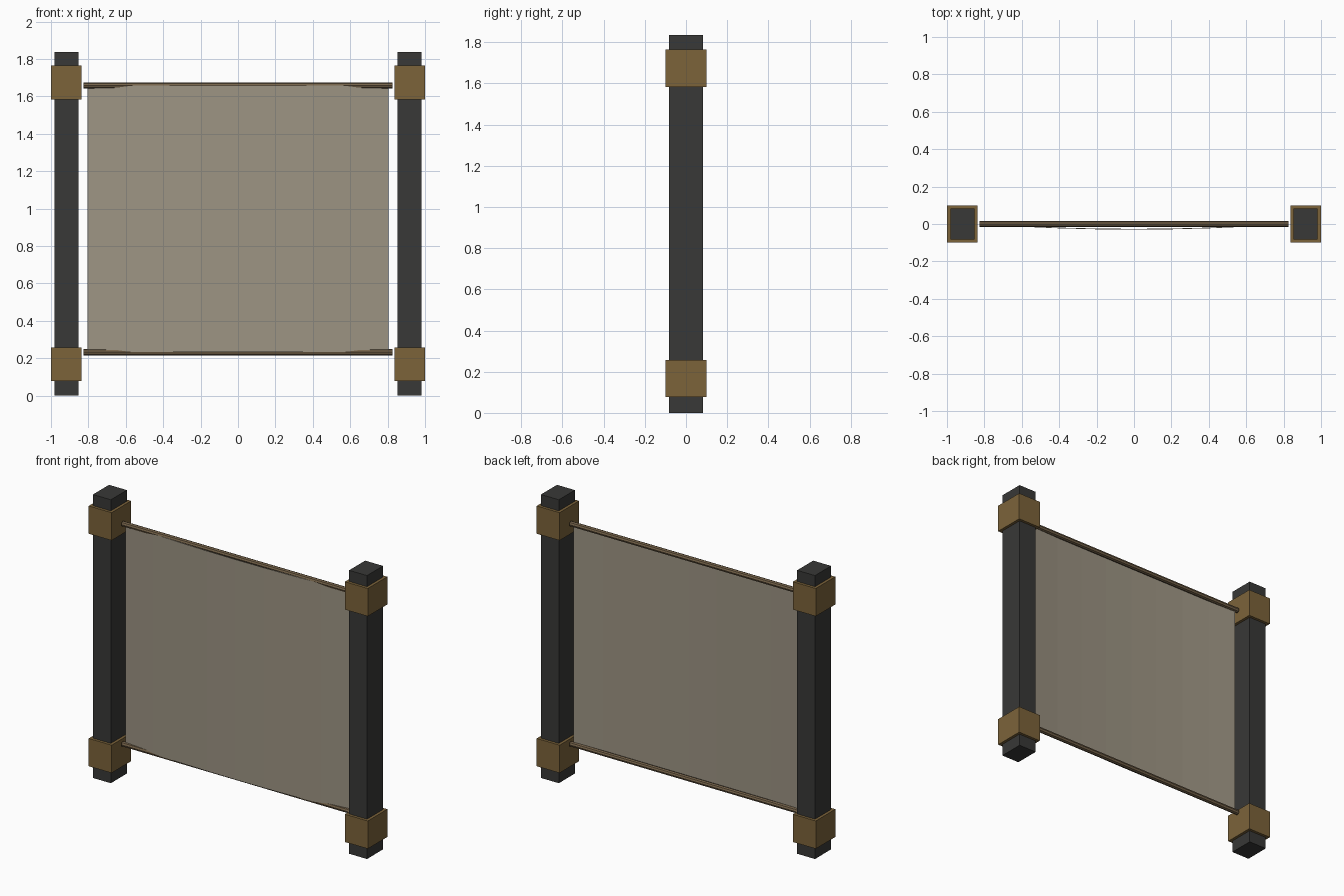
import bpy
import bmesh
from math import pi

if "Cube" in bpy.data.objects:
    bpy.data.objects.remove(bpy.data.objects["Cube"])


def material(name, rgb):
    m = bpy.data.materials.new(name)
    m.diffuse_color = (*rgb, 1)
    m.use_nodes = True
    m.node_tree.nodes["Principled BSDF"].inputs["Base Color"].default_value = m.diffuse_color
    return m


DARK = material("dark_metal", (0.04, 0.04, 0.038))
BRASS = material("brass", (0.2, 0.125, 0.042))
WOOD = material("rod_brown", (0.18, 0.125, 0.068))
FABRIC = material("fabric", (0.34, 0.30, 0.23))


def box(name, x, z0, z1, width, depth, mat):
    bpy.ops.mesh.primitive_cube_add(size=1, location=(x, 0, (z0 + z1) / 2))
    ob = bpy.context.object
    ob.name = name
    ob.scale = (width, depth, z1 - z0)
    bpy.ops.object.transform_apply(location=False, rotation=False, scale=True)
    ob.data.materials.append(mat)


# Posts with a lower and an upper collar on each side
for side, x in (("left", -0.918), ("right", 0.918)):
    box(f"{side}_post", x, 0, 1.836, 0.128, 0.164, DARK)
    box(f"{side}_lower_collar", x, 0.078, 0.258, 0.164, 0.2, BRASS)
    box(f"{side}_upper_collar", x, 1.584, 1.764, 0.164, 0.2, BRASS)

# Horizontal rods holding the panel
ROD_Z = {"lower": 0.232, "upper": 1.658}
for level, z in ROD_Z.items():
    bpy.ops.mesh.primitive_cylinder_add(vertices=8, radius=0.0165, depth=1.65,
                                        location=(0, 0, z), rotation=(0, pi / 2, 0))
    rod = bpy.context.object
    rod.name = f"{level}_rod"
    rod.data.materials.append(WOOD)

# Fabric panel bowed gently toward the front
SEGMENTS, HALF, BOW = 8, 0.805, 0.028
bm = bmesh.new()
columns = []
for i in range(SEGMENTS + 1):
    t = 2 * i / SEGMENTS - 1
    y = -BOW * (1 - t * t)
    columns.append([bm.verts.new((t * HALF, y, z)) for z in ROD_Z.values()])
for a, b in zip(columns, columns[1:]):
    bm.faces.new((a[0], b[0], b[1], a[1]))
mesh = bpy.data.meshes.new("fabric_panel")
bm.to_mesh(mesh)
bm.free()
mesh.materials.append(FABRIC)
panel = bpy.data.objects.new("fabric_panel", mesh)
bpy.context.collection.objects.link(panel)
solid = panel.modifiers.new("thickness", "SOLIDIFY")
solid.thickness = 0.004
solid.offset = 0
